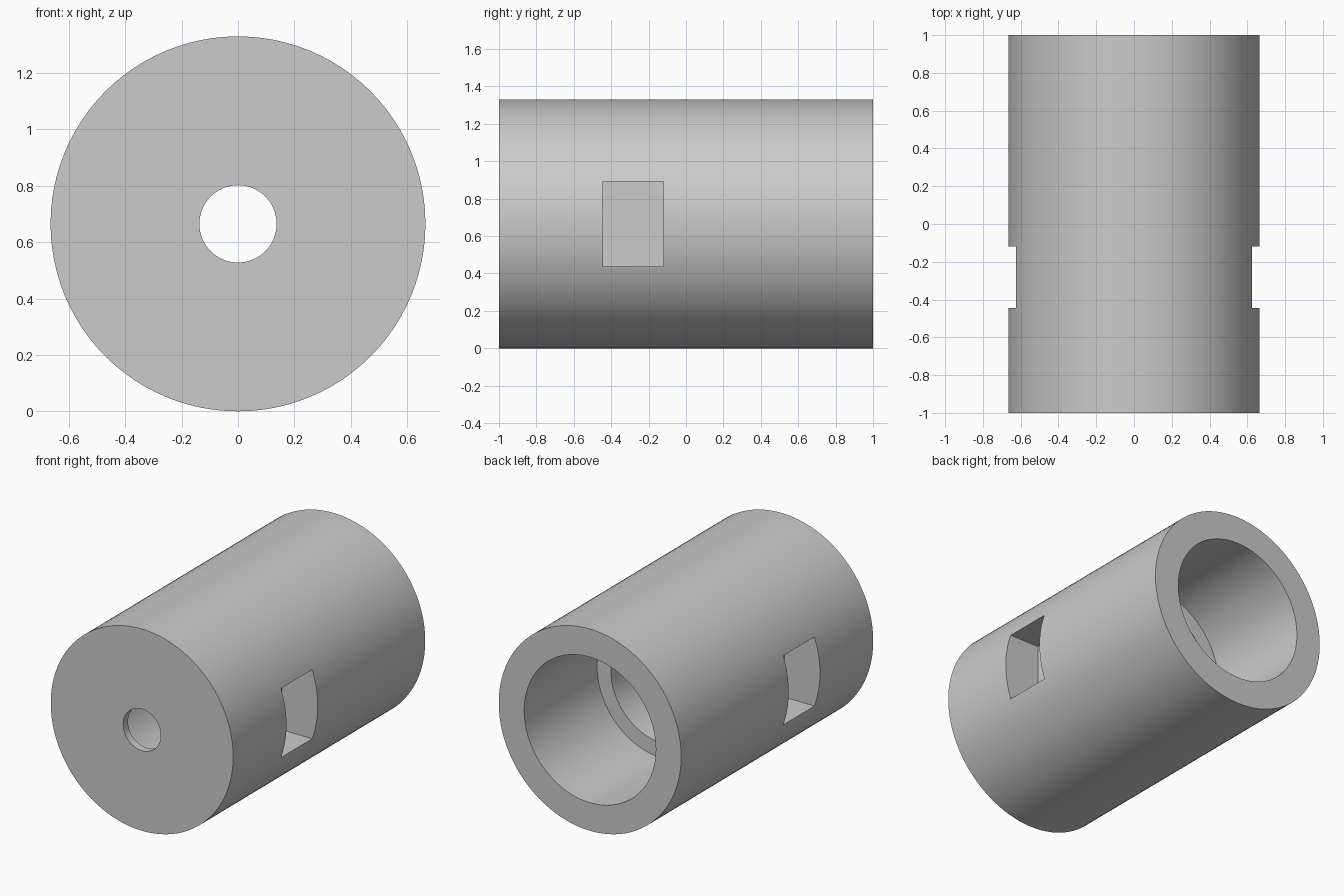
import bpy
import bmesh
import math
from mathutils import Matrix, Vector

SEGMENTS = 96
RADIUS = 0.665          # outer radius, also the height of the axis
BORE_REAR = 0.48        # wide bore, open at the back
BORE_INNER = 0.38       # narrower chamber behind the step
HOLE = 0.137            # small hole in the front wall
STEP_Y = 0.24
WALL_Y = -0.95          # inner side of the front wall

default_cube = bpy.data.objects.get("Cube")
if default_cube:
    bpy.data.objects.remove(default_cube, do_unlink=True)

grey = bpy.data.materials.new("plain grey")
grey.use_nodes = True
colour = (0.6, 0.6, 0.6, 1)
grey.diffuse_color = colour
grey.node_tree.nodes["Principled BSDF"].inputs["Base Color"].default_value = colour


def add_object(name, bm):
    mesh = bpy.data.meshes.new(name)
    bmesh.ops.recalc_face_normals(bm, faces=bm.faces)
    bm.to_mesh(mesh)
    bm.free()
    mesh.materials.append(grey)
    obj = bpy.data.objects.new(name, mesh)
    bpy.context.collection.objects.link(obj)
    return obj


# Hollow body: a closed (radius, y) section turned about the long axis
section = [(HOLE, -1), (RADIUS, -1), (RADIUS, 1), (BORE_REAR, 1),
           (BORE_REAR, STEP_Y), (BORE_INNER, STEP_Y),
           (BORE_INNER, WALL_Y), (HOLE, WALL_Y)]
bm = bmesh.new()
verts = [bm.verts.new((r, y, RADIUS)) for r, y in section]
edges = [bm.edges.new((v, verts[i - 1])) for i, v in enumerate(verts)]
bmesh.ops.spin(bm, geom=verts + edges, cent=(0, 0, RADIUS), axis=(0, 1, 0),
               angle=math.tau, steps=SEGMENTS, use_merge=True)
bmesh.ops.remove_doubles(bm, verts=bm.verts, dist=0.0001)
body = add_object("sleeve_body", bm)
bpy.context.view_layer.objects.active = body
body.select_set(True)

# Flat-floored rectangular pocket on each side
for side in (-1, 1):
    bm = bmesh.new()
    place = Matrix.Translation(Vector((side * 0.605, -0.2825, RADIUS)))
    bmesh.ops.create_cube(bm, size=1, matrix=place @ Matrix.Diagonal((0.4, 0.325, 0.455, 1)))
    cutter = add_object("pocket_cutter", bm)
    cutter.hide_render = True
    cut = body.modifiers.new("pocket", "BOOLEAN")
    cut.operation = "DIFFERENCE"
    cut.solver = "EXACT"
    cut.object = cutter
    bpy.ops.object.modifier_apply(modifier=cut.name)
    bpy.data.objects.remove(cutter, do_unlink=True)

bpy.ops.object.shade_smooth_by_angle(angle=math.radians(30))
